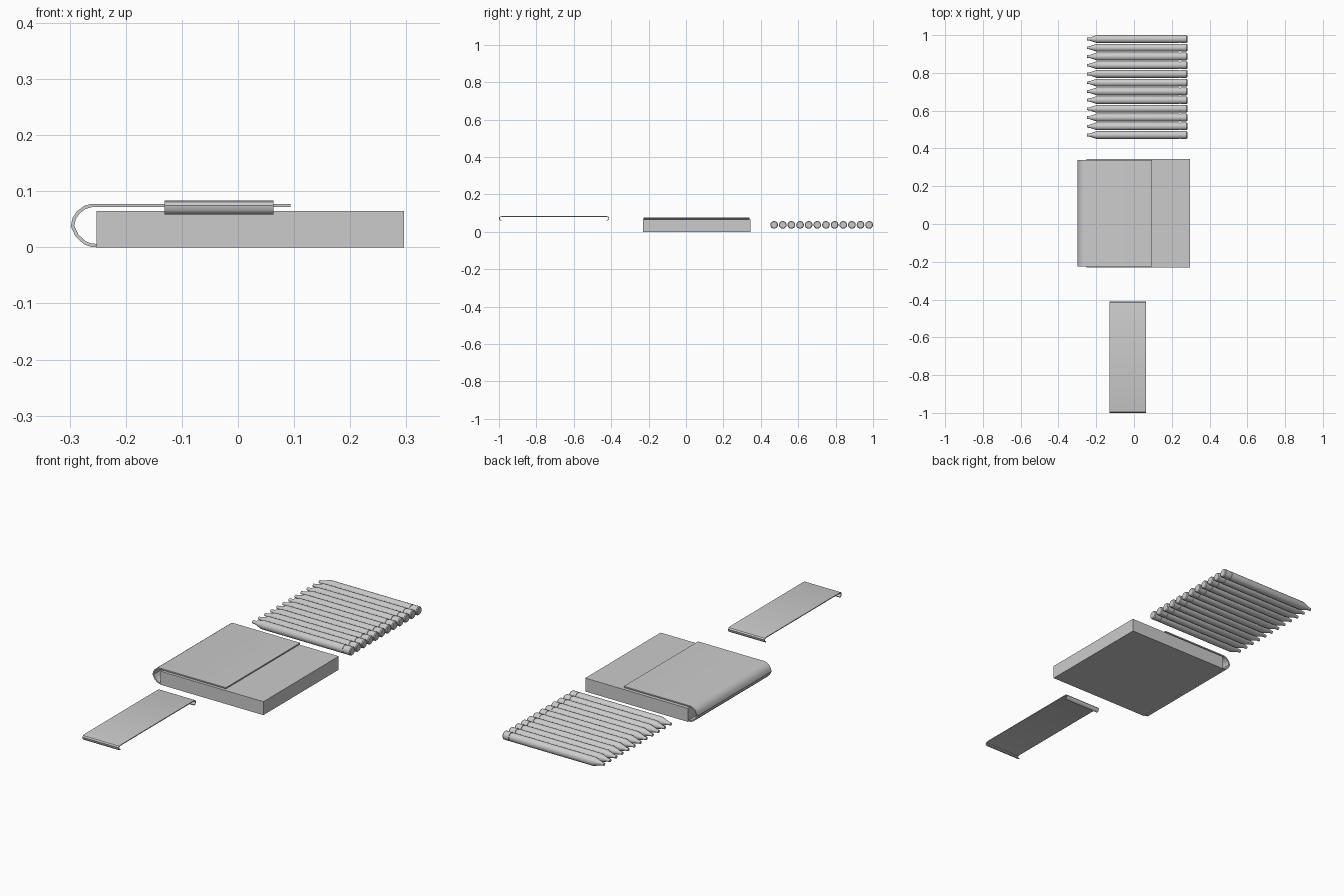
import bpy, bmesh, math
from mathutils import Vector

if "Cube" in bpy.data.objects:
    bpy.data.objects.remove(bpy.data.objects["Cube"])


def finish(name, bm, angle=35):
    bmesh.ops.recalc_face_normals(bm, faces=bm.faces)
    mesh = bpy.data.meshes.new(name)
    bm.to_mesh(mesh)
    bm.free()
    mesh.shade_smooth()
    mesh.set_sharp_from_angle(angle=math.radians(angle))
    obj = bpy.data.objects.new(name, mesh)
    bpy.context.collection.objects.link(obj)
    return obj


def bent_sheet(name, path, thick, place, start, end):
    """Thicken a 2D centre line and extrude it between start and end."""
    pts = [Vector(p) for p in path]
    left, right = [], []
    for i, p in enumerate(pts):
        a = (p - pts[i - 1]).normalized() if i else None
        b = (pts[i + 1] - p).normalized() if i < len(pts) - 1 else a
        a = a or b
        t = (a + b).normalized()
        n = Vector((-t.y, t.x)) * (thick / 2 / max(0.5, t.dot(a)))
        left.append(p + n)
        right.append(p - n)
    bm = bmesh.new()
    rings = []
    for s in (start, end):
        rings.append([[bm.verts.new(place(q, s)) for q in side] for side in (left, right)])
    (l0, r0), (l1, r1) = rings
    k = len(pts) - 1
    for i in range(k):
        j = i + 1
        for f in ((l0[i], l0[j], l1[j], l1[i]), (r0[i], r1[i], r1[j], r0[j]),
                  (l0[i], r0[i], r0[j], l0[j]), (l1[i], l1[j], r1[j], r1[i])):
            bm.faces.new(f)
    for i in (0, k):
        bm.faces.new((l0[i], l1[i], r1[i], r0[i]))
    return finish(name, bm)


# Case body
bm = bmesh.new()
bmesh.ops.create_cube(bm, size=1)
for v in bm.verts:
    v.co = (0.022 + v.co.x * 0.548, 0.058 + v.co.y * 0.574, 0.0325 + v.co.z * 0.065)
finish("case_body", bm)

# Cover flap wrapping around the left edge
flap = [(-0.252, 0.003), (-0.262, 0.004), (-0.273, 0.008), (-0.287, 0.021),
        (-0.295, 0.038), (-0.292, 0.051), (-0.285, 0.062), (-0.273, 0.071),
        (-0.261, 0.0745), (0.094, 0.0745)]
bent_sheet("cover_flap", flap, 0.006, lambda q, s: (q.x, s, q.y), -0.226, 0.340)

# Closing band with hooked ends, mirrored half profile
half = [(0.281, 0.0605), (0.287, 0.062), (0.2915, 0.067), (0.2925, 0.074),
        (0.289, 0.079), (0.281, 0.081)]
band = half + [(-u, z) for u, z in reversed(half)]
bent_sheet("closing_band", band, 0.004, lambda q, s: (s, q.x - 0.705, q.y), -0.131, 0.063)

# Twelve pencils, each a lathed profile along x
profile = [(-0.25, 0.007), (-0.235, 0.008), (-0.198, 0.0205), (0.241, 0.0205),
           (0.241, 0.018), (0.247, 0.018), (0.247, 0.0205), (0.278, 0.0205),
           (0.282, 0.017)]
SIDES = 20
for n in range(12):
    bm = bmesh.new()
    y = 0.471 + n * 0.0462
    rings = [[bm.verts.new((x, y + r * math.cos(2 * math.pi * i / SIDES),
                            0.037 + r * math.sin(2 * math.pi * i / SIDES)))
              for i in range(SIDES)] for x, r in profile]
    for a, b in zip(rings, rings[1:]):
        for i in range(SIDES):
            j = (i + 1) % SIDES
            bm.faces.new((a[i], a[j], b[j], b[i]))
    bm.faces.new(rings[0])
    bm.faces.new(rings[-1])
    finish(f"pencil_{n + 1}", bm, 30)
